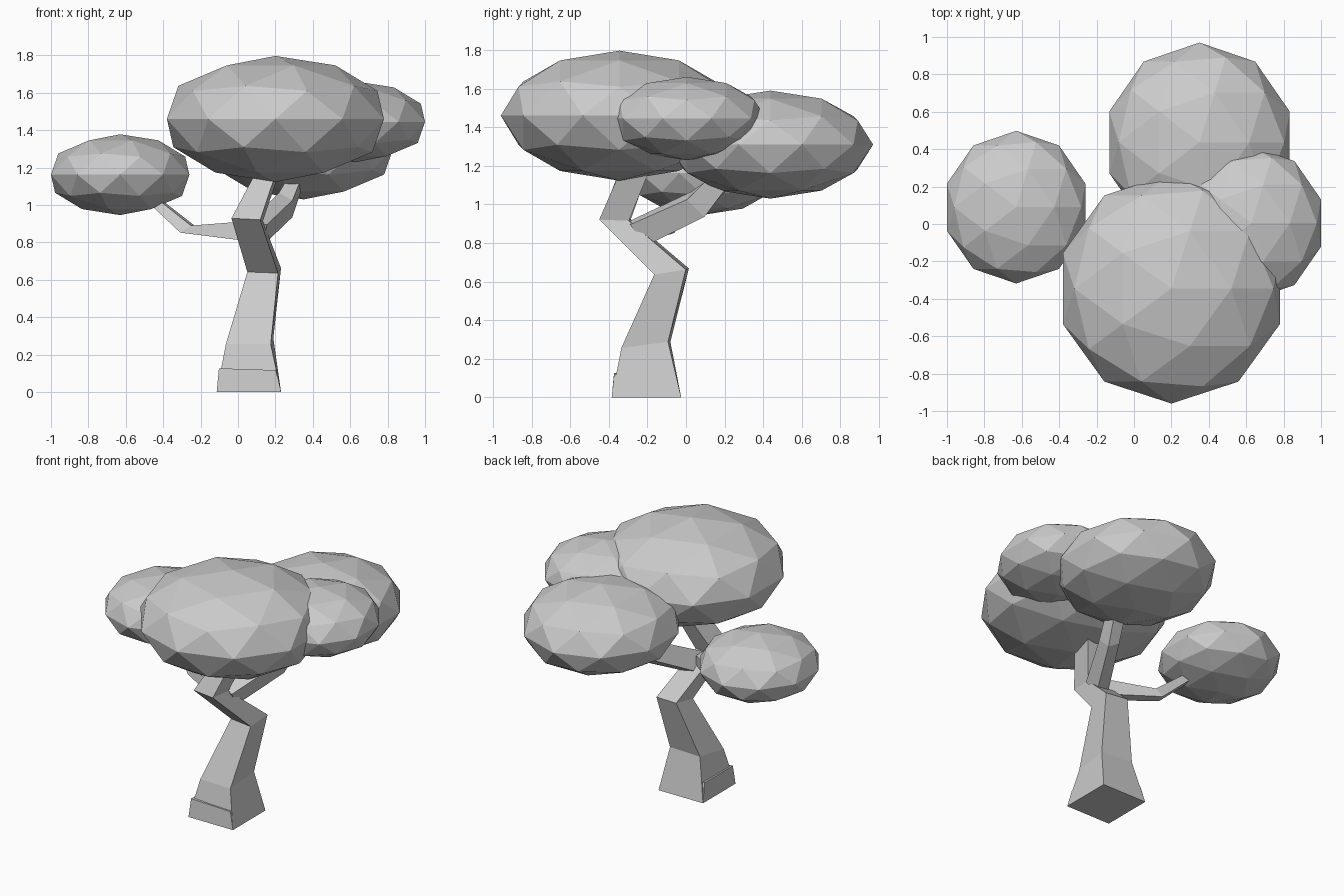
import bpy, bmesh
from mathutils import Vector

if "Cube" in bpy.data.objects:
    bpy.data.objects.remove(bpy.data.objects["Cube"])

grey = bpy.data.materials.new("light_grey")
grey.diffuse_color = (0.6, 0.6, 0.6, 1)
grey.use_nodes = True
grey.node_tree.nodes["Principled BSDF"].inputs["Base Color"].default_value = grey.diffuse_color


def finish(name, bm):
    bmesh.ops.recalc_face_normals(bm, faces=bm.faces)
    mesh = bpy.data.meshes.new(name)
    bm.to_mesh(mesh)
    bm.free()
    mesh.materials.append(grey)
    obj = bpy.data.objects.new(name, mesh)
    bpy.context.collection.objects.link(obj)
    return obj


def loft(name, sections):
    """Four-sided limb through sections of (centre, half vector u, half vector v)."""
    bm = bmesh.new()
    rings = []
    for c, u, v in sections:
        c, u, v = Vector(c), Vector(u), Vector(v)
        rings.append([bm.verts.new(p) for p in (c - u - v, c + u - v, c + u + v, c - u + v)])
    for a, b in zip(rings, rings[1:]):
        for i in range(4):
            j = (i + 1) % 4
            bm.faces.new((a[i], a[j], b[j], b[i]))
    bm.faces.new(rings[0])
    bm.faces.new(rings[-1])
    return finish(name, bm)


def foliage(name, centre, radii):
    bm = bmesh.new()
    bmesh.ops.create_icosphere(bm, subdivisions=2, radius=1)
    bmesh.ops.scale(bm, vec=radii, verts=bm.verts)
    bmesh.ops.translate(bm, vec=centre, verts=bm.verts)
    return finish(name, bm)


# Zigzag trunk
loft("trunk", [
    ((0.058, -0.205, 0.0), (0.172, 0, 0), (0, 0.18, 0)),
    ((0.062, -0.208, 0.272), (0.12, -0.006, 0), (0.007, 0.121, 0.016)),
    ((0.14, -0.075, 0.652), (0.082, -0.008, -0.003), (0.008, 0.082, 0.013)),
    ((0.049, -0.368, 0.922), (0.077, -0.005, -0.004), (0.007, 0.077, -0.003)),
    ((0.18, -0.25, 1.22), (0.045, 0, -0.01), (0.005, 0.07, -0.01)),
])

# Slightly offset foot giving the small ledge near the ground
loft("trunk_foot", [
    ((0.058, -0.205, 0.0), (0.172, 0, 0), (0, 0.18, 0)),
    ((0.05, -0.217, 0.122), (0.152, 0, -0.005), (0, 0.156, 0)),
])

# Branches
loft("back_branch", [
    ((0.10, -0.25, 0.85), (0.045, 0, -0.01), (0.01, -0.04, 0.055)),
    ((0.255, 0.06, 1.0), (0.036, -0.01, -0.02), (0, -0.045, 0.045)),
    ((0.31, 0.19, 1.13), (0.035, -0.01, 0.0), (0, -0.04, 0.03)),
])
loft("left_branch", [
    ((0.07, -0.26, 0.86), (0, 0.05, 0), (0, 0, 0.055)),
    ((-0.27, -0.09, 0.871), (0.01, 0.03, 0), (0.028, 0, 0.019)),
    ((-0.48, 0.03, 1.05), (0.008, 0.02, 0), (0.015, 0, 0.015)),
])

# Flattened foliage clumps
foliage("front_foliage", (0.2, -0.345, 1.46), (0.61, 0.615, 0.337))
foliage("back_foliage", (0.35, 0.437, 1.31), (0.507, 0.533, 0.28))
foliage("left_foliage", (-0.63, 0.09, 1.162), (0.389, 0.408, 0.216))
foliage("right_foliage", (0.628, 0.005, 1.445), (0.391, 0.41, 0.216))
